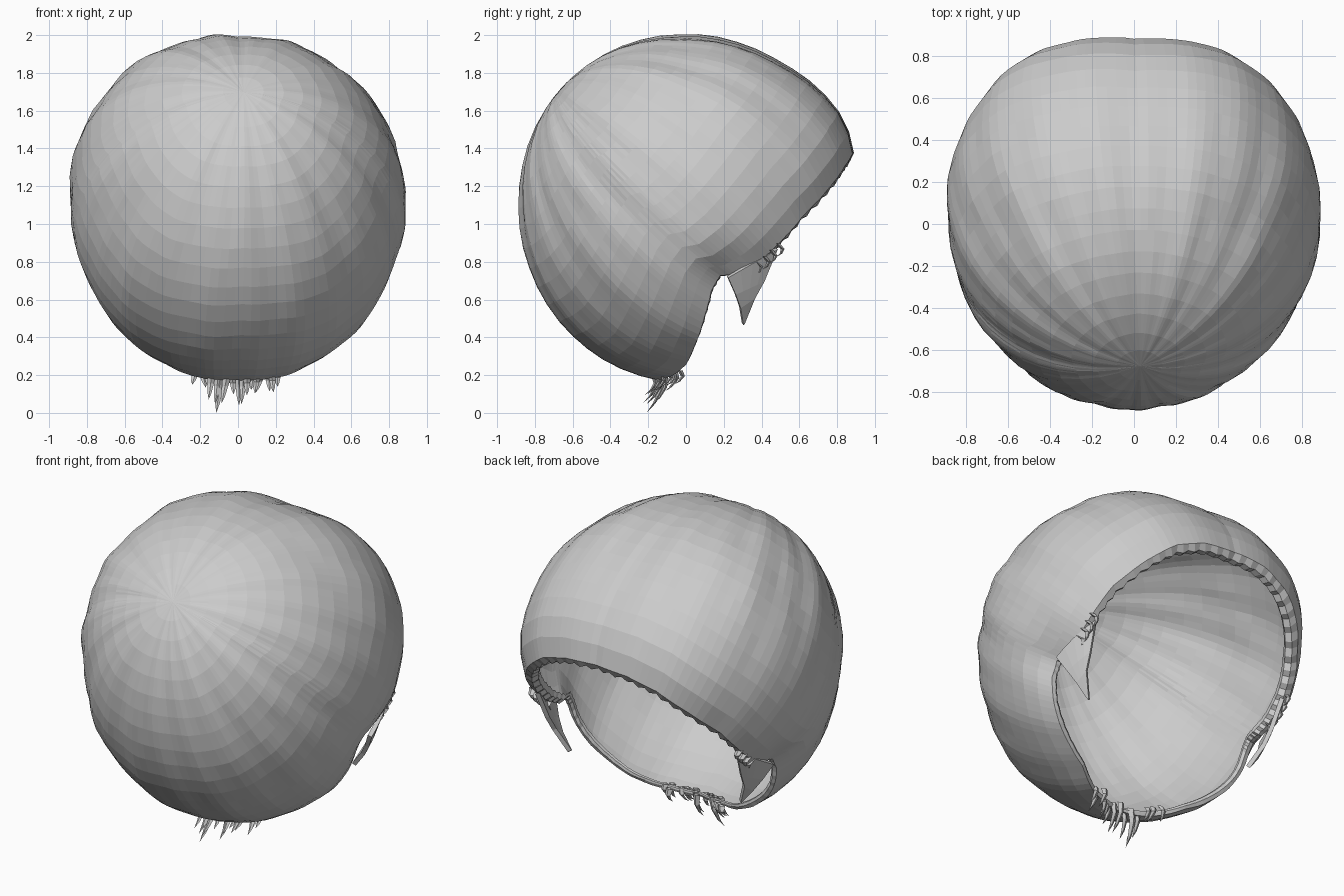
import bpy, bmesh, math, random
from mathutils import Vector

random.seed(4)
if "Cube" in bpy.data.objects:
    bpy.data.objects.remove(bpy.data.objects["Cube"])

grey = bpy.data.materials.new("light_grey_hair")
grey.use_nodes = True
COLOUR = (0.6, 0.6, 0.6, 1)
grey.diffuse_color = COLOUR
grey.node_tree.nodes["Principled BSDF"].inputs["Base Color"].default_value = COLOUR

CENTRE = Vector((0, 0, 1.075))
RADII = Vector((0.885, 0.88, 0.918))


def to_unit(p):
    """Direction of a point on the head, on a unit sphere."""
    d = Vector(p) - CENTRE
    return Vector([d[i] / RADII[i] for i in range(3)]).normalized()


whorl = to_unit((0.03, -0.69, 1.71))
ear = to_unit((0.79, 0.22, 0.7))


def on_head(u, scale=1.0):
    """Point of the hair surface in a unit direction."""
    p = Vector([u[i] * RADII[i] for i in range(3)])
    side, up, fore = abs(u.x), max(u.z, 0), max(u.y, 0)
    # Fuller fringe, shoulders, temples and crown; slimmer back corners and ears
    swell = 0.085 * max(0, (p.y - 0.4) / 0.4) ** 1.5
    shoulder, temple = (0.07, 0.1) if u.x < 0 else (0.03, 0.08)
    swell += side * (shoulder * up * min(1, 1 + u.y) + temple * fore)
    swell += 0.15 * side * up * abs(u.y)
    swell += 0.025 * max(0, u.dot(whorl)) ** 6
    swell -= 0.05 * side * side * max(0, -u.y)
    gap = (Vector((side, u.y, u.z)) - ear).length
    swell -= 0.08 * math.exp(-(gap / 0.2) ** 2)
    return CENTRE + p * (1 + swell) * scale


def finish(bm, name):
    bmesh.ops.recalc_face_normals(bm, faces=bm.faces)
    mesh = bpy.data.meshes.new(name)
    bm.to_mesh(mesh)
    bm.free()
    mesh.materials.append(grey)
    obj = bpy.data.objects.new(name, mesh)
    bpy.context.collection.objects.link(obj)
    return obj


def skin(bm, rows, closed):
    """Quads between neighbouring rows of vertices."""
    for a, b in zip(rows, rows[1:]):
        n = len(a)
        for i in range(n if closed else n - 1):
            j = (i + 1) % n
            bm.faces.new((a[i], b[i], b[j], a[j]))


# Hairline: forehead centre, temple, ear arch, nape centre
half = [(0, .85, 1.37), (.2, .83, 1.35), (.36, .78, 1.29), (.51, .71, 1.18),
        (.65, .6, 1.04), (.73, .5, .89), (.78, .4, .76), (.79, .3, .69),
        (.79, .2, .69), (.74, .14, .63), (.68, .1, .5), (.55, .05, .36),
        (.38, 0, .25), (.2, -.1, .19), (0, -.15, .17)]
loop = [Vector(p) for p in half]
loop += [Vector((-p.x, p.y, p.z)) for p in reversed(loop[1:-1])]
STEPS = 5
rim = []
for a, b in zip(loop, loop[1:] + loop[:1]):
    rim += [to_unit(a.lerp(b, k / STEPS)) for k in range(STEPS)]
count = len(rim)

# Angle of every lock around the whorl, so ridges keep an even width
across = whorl.cross(Vector((1, 0, 0))).normalized()
along = across.cross(whorl)
angles = [math.atan2(u.dot(across), u.dot(along)) for u in rim]

# Cap: locks sweeping from the whorl to the hairline, then rolled under
RINGS = 18
bm = bmesh.new()
rows = []
for r in range(1, RINGS + 1):
    t = r / RINGS
    row = []
    for end, angle in zip(rim, angles):
        wave = (math.sin(11 * angle + 2.5 * t) + 0.7 * math.sin(23 * angle - 3 * t)
                + 0.3 * random.uniform(-1, 1))
        lift = 0.006 * wave * math.sin(math.pi * min(t, 0.85)) ** 1.3
        front = max(0.0, min(1.0, (end.y + 0.1) / 0.6))
        tuck = 0.04 * max(0, (t - 0.86) / 0.14) ** 2 * front
        row.append(bm.verts.new(on_head(whorl.slerp(end, t), 1 + lift - tuck)))
    rows.append(row)
opening = Vector((0, 0.7, -0.7))
for depth, slide in ((0.075, 0.025), (0.115, 0.005), (0.125, -0.05)):
    row = []
    for i, end in enumerate(rim):
        front = max(0.0, min(1.0, (end.y + 0.1) / 0.6))
        size = 0.25 + 0.75 * front
        jag = 0.018 * (i % 2) * front
        u = (end + opening * (slide * size + jag)).normalized()
        row.append(bm.verts.new(on_head(u, 1 - depth * size)))
    rows.append(row)
skin(bm, rows, True)
tip = bm.verts.new(on_head(whorl))
for i in range(count):
    bm.faces.new((tip, rows[0][i], rows[0][(i + 1) % count]))
finish(bm, "hair_cap")


# Sideburns: tapering flaps in front of the ear arches
def sideburn(side, name):
    bm = bmesh.new()
    back = [(.22, .72), (.26, .63), (.285, .56), (.3, .47)]
    front = [(.48, .87), (.41, .7), (.36, .61), (.305, .475)]
    rows = []
    for (y0, z0), (y1, z1) in zip(back, front):
        row = []
        for k in range(5):
            y, z = y0 + (y1 - y0) * k / 4, z0 + (z1 - z0) * k / 4
            x = math.sqrt(1 - (y / RADII.y) ** 2 - ((z - CENTRE.z) / RADII.z) ** 2)
            inset = 0.95 + 0.03 * max(0, (0.7 - z) / 0.23)
            row.append(bm.verts.new((side * x * RADII.x * inset, y, z)))
        rows.append(row)
    skin(bm, rows, False)
    obj = finish(bm, name)
    solid = obj.modifiers.new("thickness", 'SOLIDIFY')
    solid.thickness = 0.025
    solid.offset = 0


sideburn(1, "left_sideburn")
sideburn(-1, "right_sideburn")


# Pointed wisps: curved, flattened spikes
def wisp(bm, base, end, width):
    base, end = Vector(base), Vector(end)
    rows = []
    for t in (0, 0.4, 0.75):
        c = base.lerp(end, t) + Vector((0, 0.03 * math.sin(math.pi * t), 0))
        w = width * (1 - 0.75 * t)
        rows.append([bm.verts.new(c + Vector(o)) for o in
                     ((w, 0, 0), (0, w * 0.6, 0), (-w, 0, 0), (0, -w * 0.6, 0))])
    skin(bm, rows, True)
    point = bm.verts.new(end)
    for i in range(4):
        bm.faces.new((rows[-1][i], point, rows[-1][(i + 1) % 4]))


bm = bmesh.new()
for i in range(17):
    x = -0.22 + 0.027 * i + random.uniform(-0.008, 0.008)
    y = -0.13 + 1.6 * x * x + random.uniform(-0.05, 0.03)
    drop = 0.07 + random.uniform(0, 0.05)
    if abs(x + 0.09) < 0.05 or abs(x - 0.02) < 0.02:
        drop += 0.06
    z = 0.2 + 0.5 * x * x
    wisp(bm, (x, y, z), (x + random.uniform(-0.03, 0.02), y - drop * 0.45, z - drop), 0.024)
wisp(bm, (-0.09, -0.13, 0.2), (-0.115, -0.21, 0), 0.028)
finish(bm, "nape_wisps")

# Small stray points along the temple hairline
bm = bmesh.new()
for side in (1, -1):
    for k in range(5):
        p = Vector((.78, .37, .74)).lerp(Vector((.73, .5, .89)), k / 4)
        q = on_head(to_unit(p), 0.95)
        q.x *= side
        wisp(bm, q, q + Vector((-side * 0.015, -0.005, -0.07)), 0.024)
finish(bm, "temple_wisps")
